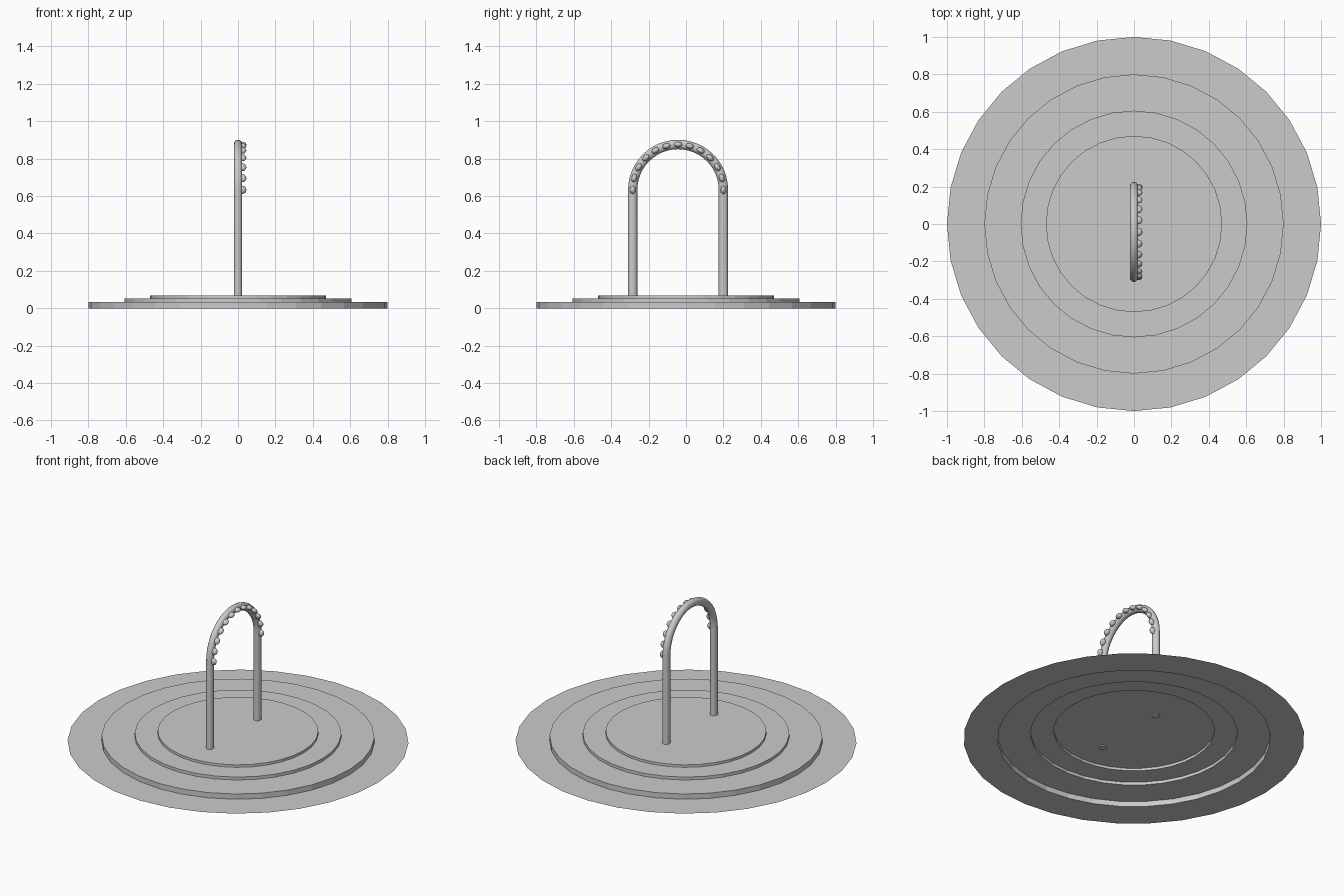
import bpy, bmesh
from math import sin, cos, pi

if "Cube" in bpy.data.objects:
    bpy.data.objects.remove(bpy.data.objects["Cube"])

YC, ZC, R = -0.0425, 0.633, 0.2425   # arch centre and path radius
RX, RY = 0.0225, 0.025               # tube half thickness across / in plane


def make(name, bm):
    bmesh.ops.recalc_face_normals(bm, faces=bm.faces)
    me = bpy.data.meshes.new(name)
    bm.to_mesh(me)
    bm.free()
    ob = bpy.data.objects.new(name, me)
    bpy.context.collection.objects.link(ob)
    return ob


def skin(bm, rings, cap):
    loops = [[bm.verts.new(p) for p in r] for r in rings]
    n = len(loops[0])
    for a, b in zip(loops, loops[1:]):
        for i in range(n):
            j = (i + 1) % n
            bm.faces.new((a[i], a[j], b[j], b[i]))
    for k in cap:
        bm.faces.new(loops[k])


def smooth(ob):
    bpy.ops.object.select_all(action='DESELECT')
    ob.select_set(True)
    bpy.context.view_layer.objects.active = ob
    bpy.ops.object.shade_smooth_by_angle(angle=0.6)


# stepped base: one thin sheet, open underneath
profile = [(1, 0), (0.8, 0), (0.8, 0.034), (0.606, 0.034),
           (0.606, 0.053), (0.471, 0.053), (0.471, 0.069)]
bm = bmesh.new()
skin(bm, [[(r * cos(2 * pi * i / 32), r * sin(2 * pi * i / 32), z)
           for i in range(32)] for r, z in profile], cap=(-1,))
make("stepped_base", bm)

# arch: two straight legs joined by a half circle
N = 24
path = [(YC + R, 0.062, 0)]
path += [(YC + R * cos(pi * i / N), ZC + R * sin(pi * i / N), pi * i / N)
         for i in range(N + 1)]
path += [(YC - R, 0.062, pi)]
rings = []
for y, z, a in path:
    ring = []
    for k in range(12):
        t = 2 * pi * k / 12
        ring.append((RX * sin(t), y + RY * cos(t) * cos(a), z + RY * cos(t) * sin(a)))
    rings.append(ring)
bm = bmesh.new()
skin(bm, rings, cap=(0, -1))
smooth(make("arch_tube", bm))

# light bulbs along the curve, on the +x side
for i in range(13):
    a = pi * i / 12
    bpy.ops.mesh.primitive_uv_sphere_add(
        segments=12, ring_count=8, radius=1,
        location=(0.024, YC + R * cos(a), ZC + R * sin(a)), rotation=(a, 0, 0))
    bulb = bpy.context.object
    bulb.name = f"bulb_{i + 1}"
    bulb.scale = (0.021, 0.015, 0.022)
    smooth(bulb)
